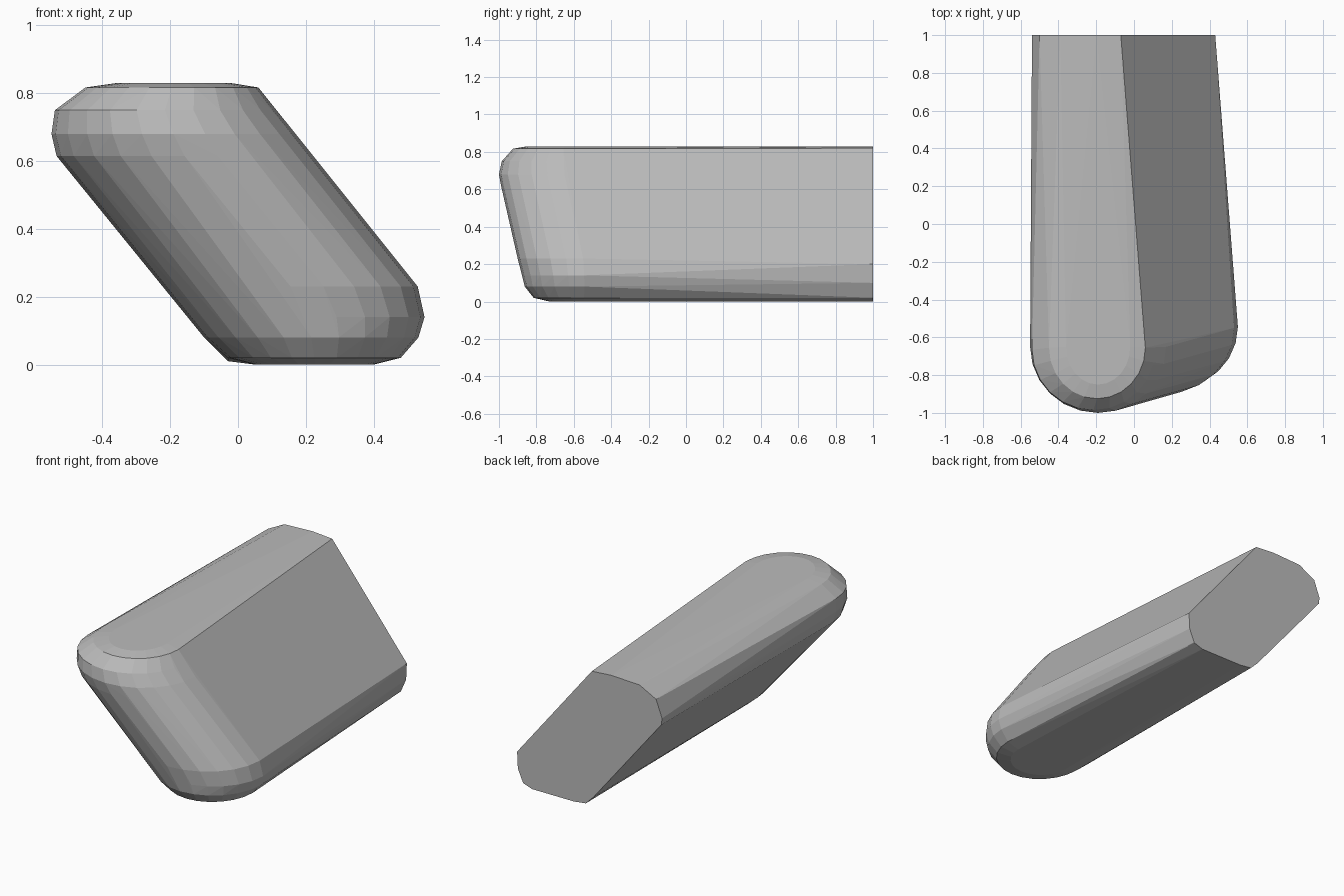
import bpy, bmesh, math

cube = bpy.data.objects.get("Cube")
if cube:
    bpy.data.objects.remove(cube, do_unlink=True)

grey = bpy.data.materials.new("mid_grey")
grey.use_nodes = True
colour = (0.5, 0.5, 0.5, 1)
grey.diffuse_color = colour
grey.node_tree.nodes["Principled BSDF"].inputs["Base Color"].default_value = colour

# Rounded nose: height, left x, right x, foremost y, depth of the rounding
LEVELS = [
    (0.83, -0.36, -0.02, -0.85, 0.20),
    (0.817, -0.45, 0.06, -0.925, 0.27),
    (0.75, -0.54, 0.11, -0.985, 0.32),
    (0.68, -0.55, 0.17, -1.0, 0.35),
    (0.615, -0.535, 0.22, -0.988, 0.35),
    (0.23, -0.22, 0.53, -0.90, 0.35),
    (0.14, -0.15, 0.55, -0.875, 0.33),
    (0.08, -0.10, 0.532, -0.862, 0.32),
    (0.02, -0.03, 0.48, -0.815, 0.27),
    (0.0, 0.05, 0.40, -0.73, 0.18),
]
# Cut rear end: x, z
REAR = [(-0.07, 0.82), (-0.20, 0.83), (-0.39, 0.822), (-0.50, 0.765), (-0.54, 0.66),
        (-0.535, 0.62), (-0.08, 0.06), (-0.03, 0.01), (0.05, 0.0), (0.33, 0.0),
        (0.39, 0.02), (0.425, 0.10), (0.43, 0.20)]
SEGMENTS = 12

bm = bmesh.new()
for z, left, right, front, depth in LEVELS:
    middle, radius = (left + right) / 2, (right - left) / 2
    for i in range(SEGMENTS + 1):
        a = math.pi * i / SEGMENTS
        bm.verts.new((middle + radius * math.cos(a),
                      front + depth * (1 - math.sin(a)), z))
for x, z in REAR:
    bm.verts.new((x, 1, z))

# Wrap the nose and the rear end in one convex skin
hull = bmesh.ops.convex_hull(bm, input=bm.verts[:])
inside = {g for g in hull["geom_interior"] + hull["geom_unused"]
          if isinstance(g, bmesh.types.BMVert)}
bmesh.ops.delete(bm, geom=list(inside), context='VERTS')
bmesh.ops.dissolve_limit(bm, angle_limit=math.radians(1),
                         verts=bm.verts[:], edges=bm.edges[:])
bmesh.ops.recalc_face_normals(bm, faces=bm.faces[:])

mesh = bpy.data.meshes.new("slanted_block")
bm.to_mesh(mesh)
bm.free()
mesh.materials.append(grey)
block = bpy.data.objects.new("slanted_block", mesh)
bpy.context.collection.objects.link(block)
